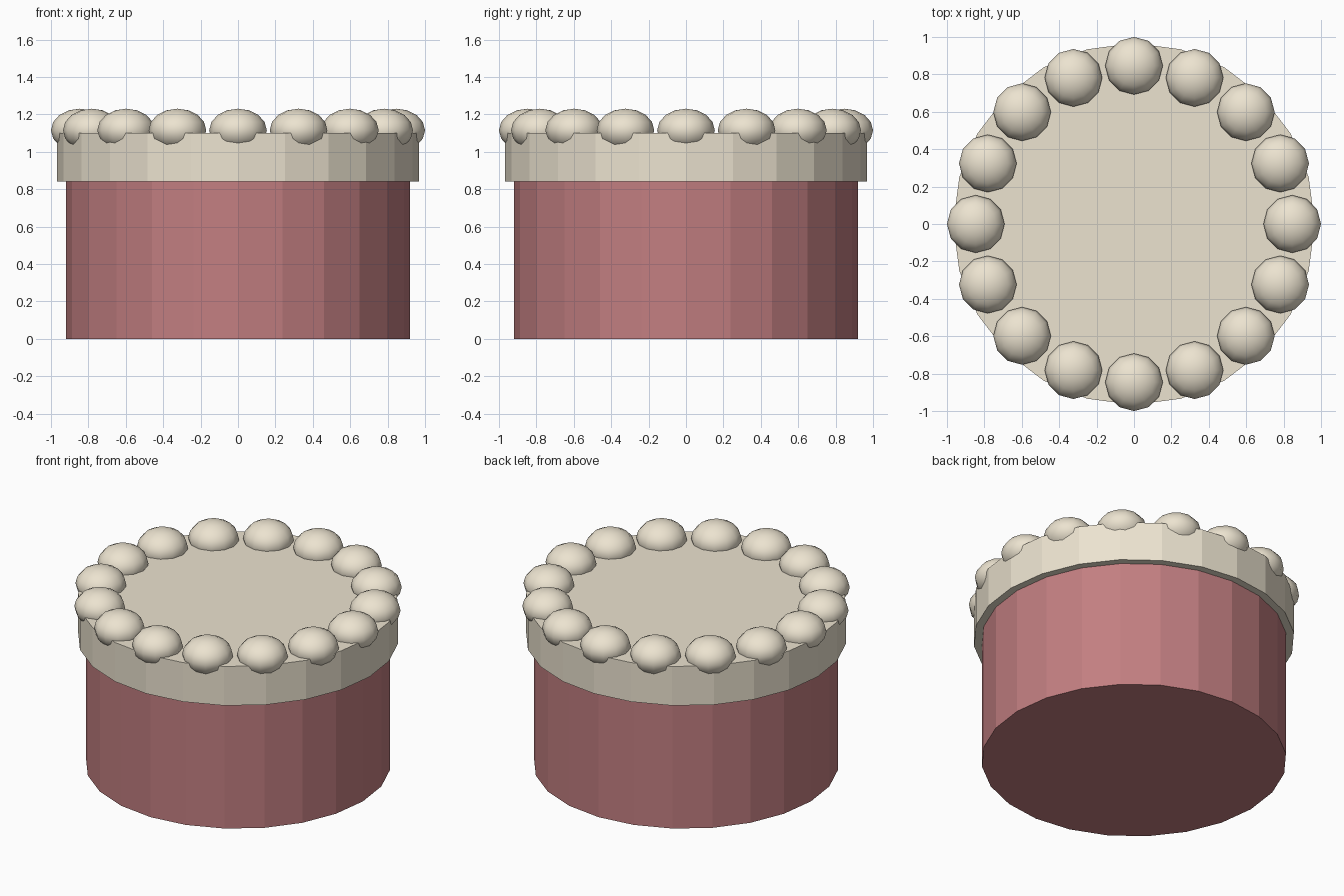
import bpy
import math

if "Cube" in bpy.data.objects:
    bpy.data.objects.remove(bpy.data.objects["Cube"])


def material(name, color):
    mat = bpy.data.materials.new(name)
    mat.diffuse_color = (*color, 1)
    mat.use_nodes = True
    mat.node_tree.nodes["Principled BSDF"].inputs["Base Color"].default_value = mat.diffuse_color
    return mat


def tier(name, radius, z0, z1, mat):
    bpy.ops.mesh.primitive_cylinder_add(
        vertices=24, radius=radius, depth=z1 - z0, location=(0, 0, (z0 + z1) / 2))
    obj = bpy.context.object
    obj.name = name
    obj.data.materials.append(mat)
    return obj


sponge = material("pink_sponge", (0.54, 0.21, 0.22))
cream = material("cream_icing", (0.84, 0.77, 0.63))

# Cake body and the icing cap that overhangs it
tier("cake_body", 0.919, 0.0, 0.90, sponge)
tier("icing_cap", 0.967, 0.84, 1.10, cream)

# Ring of flattened cream dollops around the rim
COUNT, RING, RADIUS = 16, 0.846, 0.154
for i in range(COUNT):
    a = math.tau * i / COUNT
    bpy.ops.mesh.primitive_uv_sphere_add(
        segments=12, ring_count=8, radius=RADIUS,
        location=(RING * math.cos(a), RING * math.sin(a), 1.115))
    dollop = bpy.context.object
    dollop.name = f"cream_dollop_{i + 1:02d}"
    dollop.scale.z = 0.75
    dollop.data.materials.append(cream)
    bpy.ops.object.shade_smooth()
